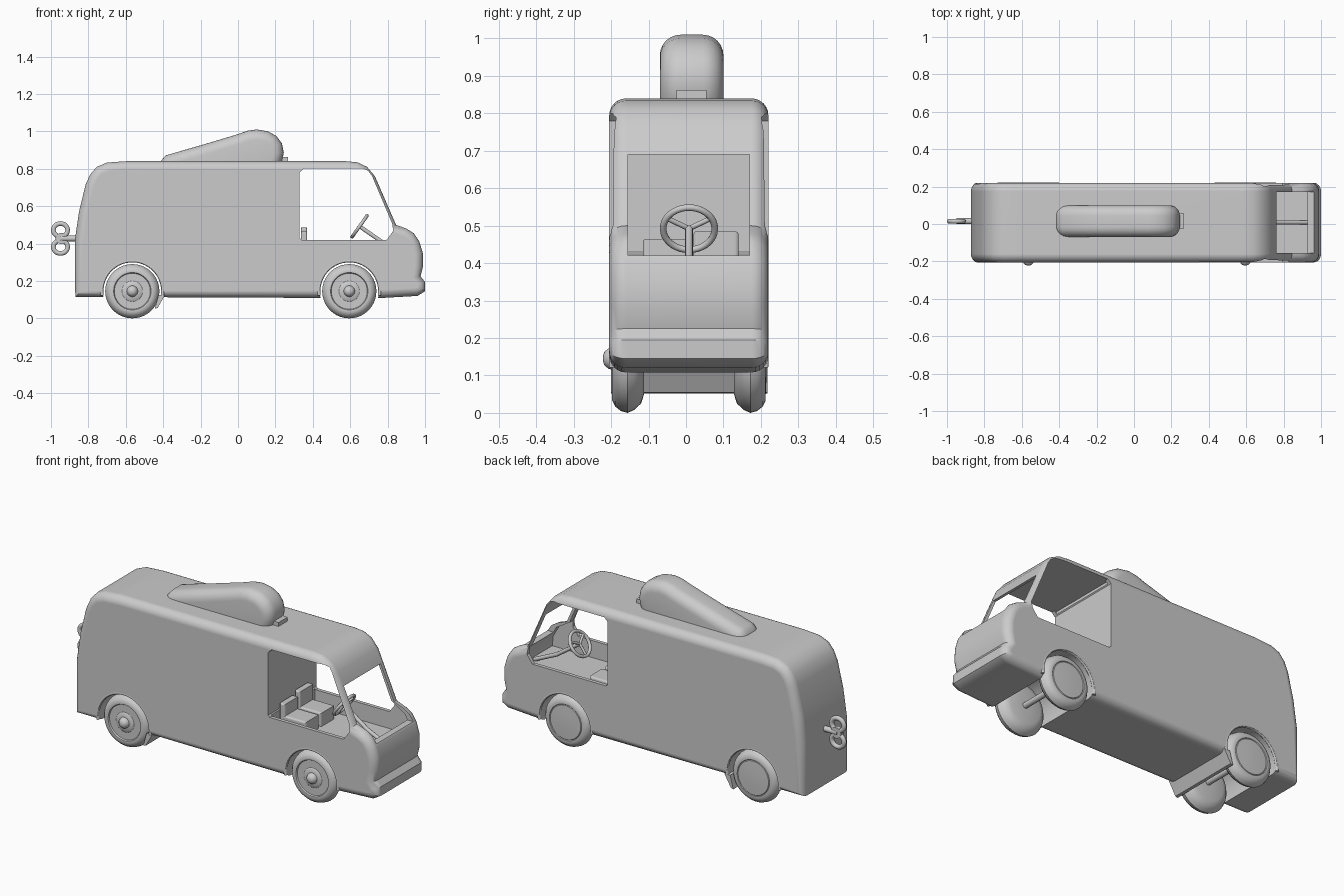
import bpy, bmesh, math
from mathutils import Vector

cube = bpy.data.objects.get("Cube")
if cube:
    bpy.data.objects.remove(cube, do_unlink=True)

GREY = (0.6, 0.6, 0.6, 1)
paint = bpy.data.materials.new("plain_grey")
paint.use_nodes = True
paint.diffuse_color = GREY
paint.node_tree.nodes["Principled BSDF"].inputs["Base Color"].default_value = GREY
MID = 0.008  # middle of the van across its width


def select(ob):
    bpy.ops.object.select_all(action='DESELECT')
    ob.select_set(True)
    bpy.context.view_layer.objects.active = ob


def smooth(ob, angle=35):
    select(ob)
    bpy.ops.object.shade_smooth_by_angle(angle=math.radians(angle))
    return ob


def loft(name, rings):
    """Skin a row of equal rings and close both ends."""
    bm = bmesh.new()
    rows = [[bm.verts.new(p) for p in ring] for ring in rings]
    n = len(rows[0])
    for a, b in zip(rows, rows[1:]):
        for i in range(n):
            j = (i + 1) % n
            bm.faces.new((a[i], a[j], b[j], b[i]))
    bm.faces.new(rows[0])
    bm.faces.new(rows[-1])
    bmesh.ops.recalc_face_normals(bm, faces=bm.faces[:])
    mesh = bpy.data.meshes.new(name)
    bm.to_mesh(mesh)
    bm.free()
    ob = bpy.data.objects.new(name, mesh)
    bpy.context.collection.objects.link(ob)
    mesh.materials.append(paint)
    return ob


def inset(profile, amount):
    """Move a clockwise (x, z) profile inward by an amount."""
    pts = [Vector(p) for p in profile]
    out = []
    for i, p in enumerate(pts):
        d1 = (p - pts[i - 1]).normalized()
        d2 = (pts[(i + 1) % len(pts)] - p).normalized()
        d = (d1 + d2).normalized()
        out.append(p + Vector((d.y, -d.x)) * amount)
    return out


def slab(name, profile, y0, y1, radius=0, steps=6):
    """Extrude an (x, z) profile across y with rounded side edges."""
    rings = []
    turns = [i / steps * math.pi / 2 for i in range(steps + 1)] if radius else [0]
    for t in turns:
        ring = inset(profile, radius * (1 - math.sin(t)))
        rings.append([(p.x, y0 + radius * (1 - math.cos(t)), p.y) for p in ring])
    for t in reversed(turns):
        ring = inset(profile, radius * (1 - math.sin(t)))
        rings.append([(p.x, y1 - radius * (1 - math.cos(t)), p.y) for p in ring])
    return loft(name, rings)


def box(name, x0, x1, y0, y1, z0, z1, radius=0):
    return slab(name, [(x0, z0), (x0, z1), (x1, z1), (x1, z0)], y0, y1, radius, 3)


def lathe(name, profile, x, y, z, side=1, sides=40):
    """Turn (radius, depth) points about an axis along y."""
    angles = [i * math.tau / sides for i in range(sides)]
    return smooth(loft(name, [[(x + r * math.cos(a), y + side * d, z + r * math.sin(a))
                               for a in angles] for r, d in profile]))


def tube(name, points, radius, cyclic=False):
    """Round bar along a path."""
    curve = bpy.data.curves.new(name, 'CURVE')
    curve.dimensions = '3D'
    curve.bevel_depth = radius
    curve.bevel_resolution = 3
    curve.use_fill_caps = True
    spline = curve.splines.new('POLY')
    spline.points.add(len(points) - 1)
    for sp, p in zip(spline.points, points):
        sp.co = (*p, 1)
    spline.use_cyclic_u = cyclic
    ob = bpy.data.objects.new(name, curve)
    bpy.context.collection.objects.link(ob)
    curve.materials.append(paint)
    select(ob)
    bpy.ops.object.convert(target='MESH')
    return smooth(bpy.context.object, 50)


def carve(ob, cutter):
    mod = ob.modifiers.new("cut", 'BOOLEAN')
    mod.operation = 'DIFFERENCE'
    mod.solver = 'EXACT'
    mod.object = cutter
    select(ob)
    bpy.ops.object.modifier_apply(modifier=mod.name)
    bpy.data.objects.remove(cutter, do_unlink=True)


# Van body, clockwise from the lower back corner
body = slab("van_body", [
    (-.87, .115), (-.872, .42), (-.85, .57), (-.815, .715), (-.79, .77), (-.755, .81),
    (-.7, .833), (-.6, .84), (.58, .84), (.64, .834), (.69, .81), (.732, .76),
    (.845, .5), (.9, .48), (.94, .455), (.97, .41), (.988, .35), (.99, .28), (.976, .225),
    (1.0, .195), (1.0, .145), (.96, .12), (.75, .108)], -.205, .22, .045)

# Hollow cab, side windows and windscreen opening
carve(body, slab("cab_space", [
    (.335, .325), (.335, .8), (.67, .8), (.717, .76), (.828, .5), (.91, .45),
    (.95, .38), (.955, .325)], -.185, .2))
carve(body, slab("side_windows", [
    (.33, .43), (.33, .78), (.35, .8), (.67, .8), (.695, .79), (.717, .76), (.827, .5),
    (.828, .465), (.795, .42), (.34, .42)], -.4, .4))
carve(body, box("windscreen_opening", .6, 1.2, -.155, .17, .42, .69))

# Wheel wells run right across
AXLES = (-.565, .595)
for x in AXLES:
    carve(body, lathe("wheel_well", [(.158, -.5), (.158, .5)], x, 0, .145))
smooth(body, 32)
body.modifiers.new("even_shading", 'WEIGHTED_NORMAL').keep_sharp = True

# Wheels, axles and arch lips
tyre = [(.02, -.04), (.095, -.04), (.12, -.032), (.137, -.014), (.145, .004),
        (.14, .022), (.128, .037), (.112, .045)]
near_face = [(.1, .044), (.096, .037), (.055, .037), (.05, .041), (.03, .043),
             (.027, .055), (.018, .066), (.006, .07)]
far_face = [(.1, .045), (.097, .042), (.094, .045), (.05, .047), (.01, .048)]
for x, end in zip(AXLES, ("rear", "front")):
    lathe(end + "_right_wheel", tyre + near_face, x, -.152, .145, -1)
    lathe(end + "_left_wheel", tyre + far_face, x, .168, .145, 1)
    tube(end + "_axle", [(x, -.14, .145), (x, .16, .145)], .016)
    for y, side in ((-.197, "right"), (.212, "left")):
        arc = [math.radians(a) for a in range(-8, 189, 7)]
        tube(f"{end}_{side}_arch_lip", [(x + .163 * math.cos(a), y, .145 + .163 * math.sin(a))
                                        for a in arc], .009)

# Flap ahead of the rear wheels
slab("rear_flap", [(-.445, .052), (-.425, .125), (-.39, .125), (-.43, .055)], -.2, .218)

# Cone on the roof and its mount
cone = slab("roof_cone", [
    (-.42, .76), (-.415, .84), (-.385, .872), (-.2, .925), (0, .985), (.05, 1.003),
    (.1, 1.01), (.16, 1.0), (.205, .975), (.235, .935), (.245, .885), (.235, .84),
    (.2, .76)], -.07, .1, .055)
smooth(cone, 45)
box("cone_mount", .1, .268, -.025, .055, .8, .862)

# Wind-up key at the back
for z, name in ((.472, "upper"), (.382, "lower")):
    ring = [i * math.tau / 32 for i in range(32)]
    tube(name + "_key_loop", [(-.949 + .038 * math.cos(a), .015, z + .035 * math.sin(a))
                              for a in ring], .013, True)
tube("key_shaft", [(-.95, .015, .427), (-.85, .015, .427)], .016)
lathe("key_collar", [(.03, -.012), (.03, .012)], -.945, .015, .427)

# Steering wheel, tilted back on its column
hub = Vector((.65, MID, .492))
up = Vector((.085, 0, .12)).normalized()
across = Vector((0, 1, 0))


def rim(a):
    return hub + (across * math.cos(a) + up * math.sin(a)) * .069


tube("steering_rim", [rim(i * math.tau / 36) for i in range(36)], .009, True)
for i in range(3):
    tube("steering_spoke", [hub, rim(math.radians(30 + 120 * i))], .007)
tube("steering_column", [hub, (.79, MID, .395), (.93, MID, .33)], .011)

# Seats against the cab wall
for y0, y1, top, side in ((-.115, .005, .465, "right"), (.02, .14, .485, "left")):
    box(side + "_seat_base", .337, .5, y0, y1, .32, .4, .012)
    box(side + "_seat_back", .337, .37, y0, y1, .32, top, .01)
